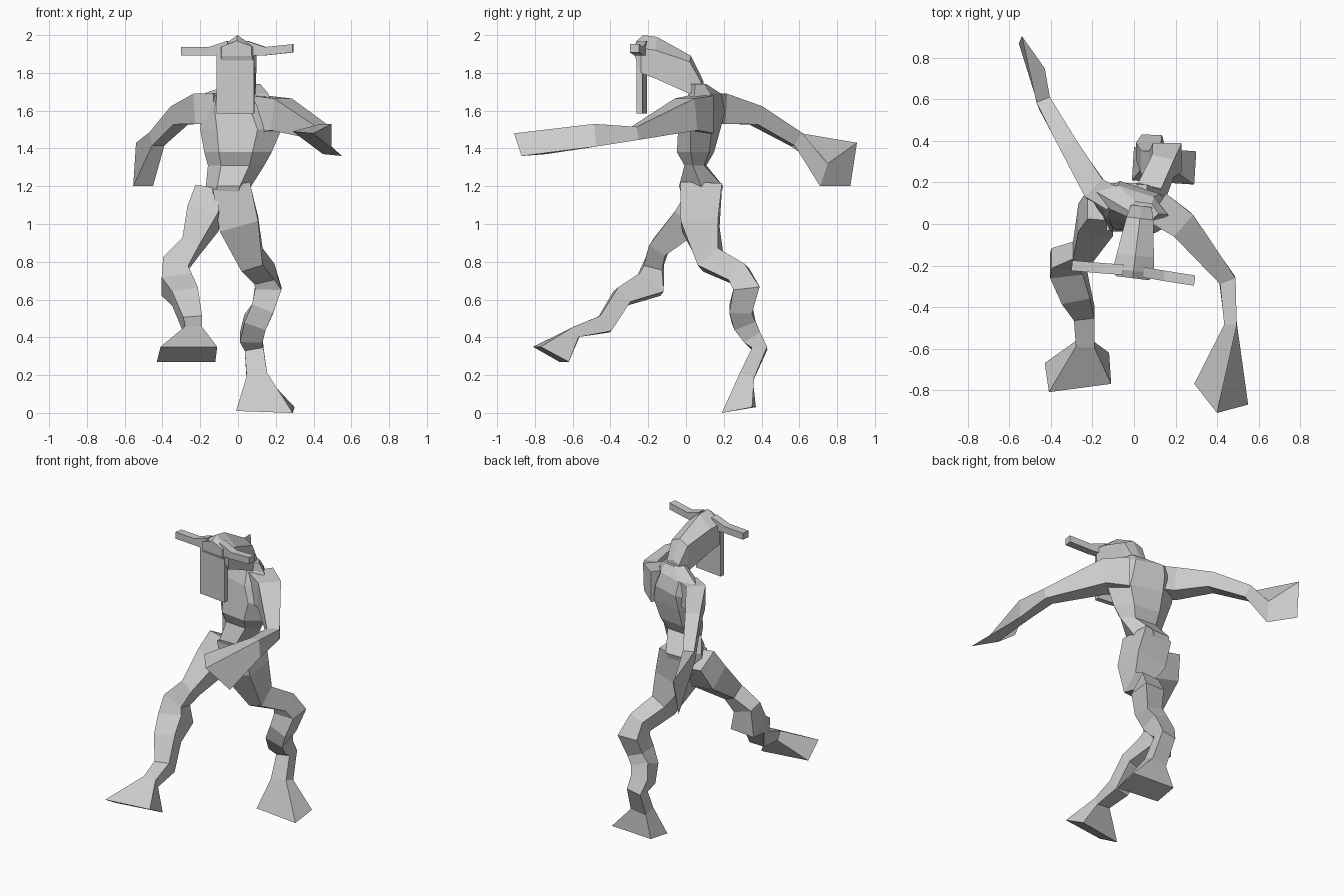
import bpy
import bmesh
from math import sin, cos, pi, radians
from mathutils import Vector

cube = bpy.data.objects.get("Cube")
if cube:
    bpy.data.objects.remove(cube, do_unlink=True)

grey = bpy.data.materials.new("plain grey")
grey.use_nodes = True
grey.diffuse_color = (0.6, 0.6, 0.6, 1)
grey.node_tree.nodes["Principled BSDF"].inputs["Base Color"].default_value = (0.6, 0.6, 0.6, 1)


def loft(name, rings, turn=0):
    """Skin a closed flat-shaded solid through rings of equal point count."""
    bm = bmesh.new()
    loops = [[bm.verts.new(p) for p in ring] for ring in rings]
    for a, b in zip(loops, loops[1:]):
        for i in range(len(a)):
            j = (i + 1) % len(a)
            bm.faces.new((a[i], a[j], b[j], b[i]))
    bm.faces.new(loops[0][::-1])
    bm.faces.new(loops[-1])
    bmesh.ops.recalc_face_normals(bm, faces=bm.faces)
    mesh = bpy.data.meshes.new(name)
    bm.to_mesh(mesh)
    bm.free()
    mesh.materials.append(grey)
    obj = bpy.data.objects.new(name, mesh)
    obj.rotation_euler.z = radians(turn)
    bpy.context.collection.objects.link(obj)
    return obj


def best_order(corners, previous):
    """Reorder end corners so the sides do not twist."""
    options = []
    for pts in (corners, corners[::-1]):
        options += [pts[k:] + pts[:k] for k in range(len(pts))]
    return min(options, key=lambda o: sum((p - q).length_squared for p, q in zip(o, previous)))


def limb(name, path, end, axis):
    """Four-sided limb: path of (x, y, z, half width along axis, half depth)."""
    end = [Vector(p) for p in end]
    centres = [Vector(p[:3]) for p in path] + [sum(end, Vector()) / len(end)]
    rings = []
    for i, (_, _, _, w, d) in enumerate(path):
        before = (centres[i] - centres[max(i - 1, 0)]).normalized()
        after = (centres[i + 1] - centres[i]).normalized()
        t = (before + after).normalized()
        u = (axis - t * axis.dot(t)).normalized()
        v = t.cross(u)
        rings.append([centres[i] + u * w * a + v * d * b
                      for a, b in ((1, 1), (-1, 1), (-1, -1), (1, -1))])
    rings.append(best_order(end, rings[-1]))
    return loft(name, rings)


def oval(x, y, z, w, d, twist, sides=6):
    """Horizontal faceted body section."""
    c, s = cos(radians(twist)), sin(radians(twist))
    pts = [(w * cos(2 * pi * k / sides), d * sin(2 * pi * k / sides)) for k in range(sides)]
    return [(x + p * c - q * s, y + p * s + q * c, z) for p, q in pts]


X, Z = Vector((1, 0, 0)), Vector((0, 0, 1))

# Body from hips to neck
loft("torso", [oval(*r) for r in (
    (-0.08, 0.08, 1.07, 0.10, 0.09, 0),
    (-0.05, 0.08, 1.20, 0.12, 0.135, 0),
    (-0.01, 0.05, 1.31, 0.15, 0.06, -5),
    (0.00, 0.05, 1.38, 0.18, 0.10, -8),
    (0.015, 0.07, 1.50, 0.22, 0.105, -12),
    (0.00, 0.09, 1.60, 0.20, 0.105, -18),
    (-0.01, 0.10, 1.69, 0.18, 0.07, -18),
    (0.04, 0.06, 1.74, 0.08, 0.05, -8))])

# Arms with flared hands
limb("left_arm", [
    (0.11, 0.08, 1.58, 0.10, 0.08),
    (0.23, 0.00, 1.58, 0.085, 0.07),
    (0.45, -0.27, 1.48, 0.035, 0.04),
    (0.465, -0.48, 1.47, 0.06, 0.03)],
    [(0.29, -0.77, 1.49), (0.40, -0.91, 1.48), (0.55, -0.87, 1.36), (0.45, -0.74, 1.37)], Z)
limb("right_arm", [
    (-0.10, 0.12, 1.61, 0.08, 0.06),
    (-0.19, 0.17, 1.61, 0.08, 0.06),
    (-0.31, 0.37, 1.575, 0.05, 0.045),
    (-0.43, 0.58, 1.45, 0.04, 0.035)],
    [(-0.54, 0.905, 1.43), (-0.555, 0.87, 1.20), (-0.45, 0.71, 1.20), (-0.43, 0.75, 1.32)], Z)

# Legs with flared feet
limb("left_leg", [
    (-0.035, 0.08, 1.20, 0.10, 0.11),
    (0.005, 0.075, 1.00, 0.105, 0.10),
    (0.075, 0.13, 0.81, 0.06, 0.07),
    (0.14, 0.28, 0.735, 0.055, 0.06),
    (0.16, 0.32, 0.66, 0.07, 0.07),
    (0.13, 0.29, 0.55, 0.06, 0.06),
    (0.09, 0.305, 0.48, 0.06, 0.06),
    (0.07, 0.35, 0.40, 0.06, 0.05),
    (0.085, 0.39, 0.34, 0.05, 0.04),
    (0.10, 0.32, 0.19, 0.055, 0.04)],
    [(-0.01, 0.21, 0.01), (0.29, 0.19, 0), (0.30, 0.35, 0.03), (0.00, 0.37, 0.03)], X)
limb("right_leg", [
    (-0.16, 0.09, 1.16, 0.065, 0.08),
    (-0.185, 0.02, 1.03, 0.085, 0.085),
    (-0.25, -0.14, 0.88, 0.05, 0.05),
    (-0.33, -0.17, 0.79, 0.07, 0.05),
    (-0.325, -0.19, 0.68, 0.08, 0.08),
    (-0.28, -0.34, 0.615, 0.07, 0.05),
    (-0.24, -0.43, 0.47, 0.05, 0.05),
    (-0.235, -0.58, 0.43, 0.045, 0.03)],
    [(-0.41, -0.81, 0.35), (-0.11, -0.77, 0.35), (-0.12, -0.62, 0.27), (-0.43, -0.67, 0.27)], X)

# Ridged head: sections of (y, half width, low, side and peak height)
HEAD_TURN = -7
HEAD_X = 0.025
loft("head", [
    [(HEAD_X - w, y, low), (HEAD_X + w, y, low), (HEAD_X + w, y, side),
     (HEAD_X, y, peak), (HEAD_X - w, y, side)]
    for y, w, low, side, peak in (
        (-0.26, 0.08, 1.89, 1.94, 1.97),
        (-0.225, 0.10, 1.80, 1.93, 2.0),
        (-0.15, 0.09, 1.77, 1.92, 1.99),
        (0.03, 0.065, 1.69, 1.86, 1.89),
        (0.09, 0.05, 1.67, 1.75, 1.77))], HEAD_TURN)


def slab(x, y, w, d):
    return [(x - w, y - d), (x + w, y - d), (x + w, y + d), (x - w, y + d)]


# Hanging face plate
loft("face_plate", [[(x, y, z) for x, y in slab(0.016, -0.235, 0.1, 0.016)]
                    for z in (1.585, 1.93)], HEAD_TURN)

# Horizontal horns on either side of the brow
for name, side in (("left_horn", 1), ("right_horn", -1)):
    loft(name, [[(HEAD_X + side * x, y + a * 0.025, z + b * h)
                 for a, b in ((-1, -1), (1, -1), (1, 1), (-1, 1))]
                for x, y, z, h in ((0.05, -0.225, 1.93, 0.04),
                                   (0.15, -0.23, 1.915, 0.022),
                                   (0.298, -0.235, 1.922 + side * 0.008, 0.022))], HEAD_TURN)
